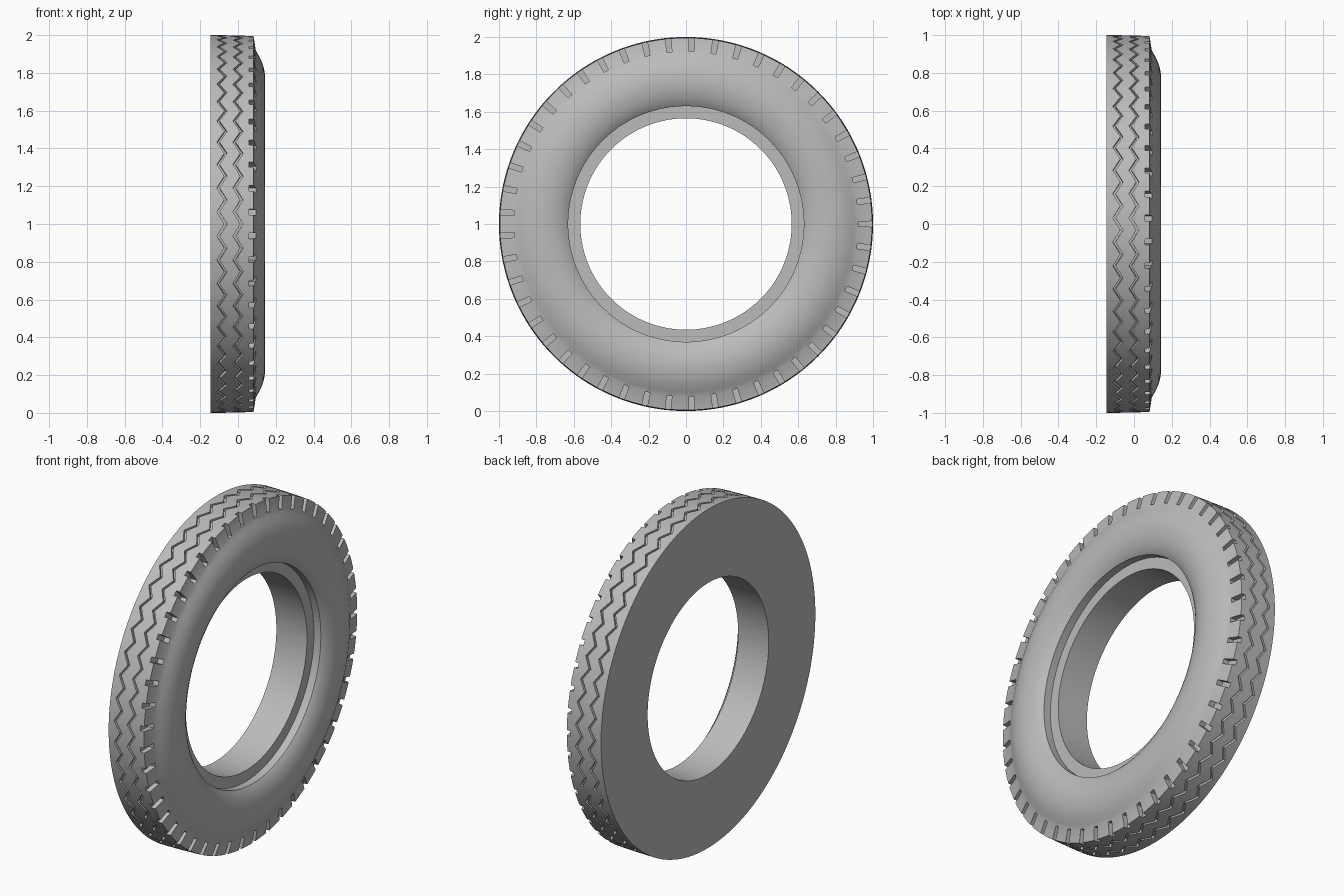
import bpy, bmesh, math

if "Cube" in bpy.data.objects:
    bpy.data.objects.remove(bpy.data.objects["Cube"])

COUNT = 49                      # tread pitches around the tyre
PITCH = 2 * math.pi / COUNT
HALF_NOTCH = 0.015              # half the angular width of a shoulder notch
SWING = 0.020                   # zigzag sideways swing
GROOVE_W, GROOVE_D = 0.007, 0.018


def crown(x):
    """Radius of the slightly crowned tread."""
    return 1.0 - 0.10 * (x + 0.145) ** 2


def section(t, notched):
    """Closed cross-section (x, radius) at pitch fraction t."""
    zig = SWING * (4 * abs(t - 0.5) - 1)
    pts = [(-0.145, 0.565), (-0.145, 1.0)]
    # two zigzag tread grooves
    for centre in (-0.085, 0.0):
        a, b = centre + zig - GROOVE_W, centre + zig + GROOVE_W
        pts += [(a, crown(a)), (a, crown(a) - GROOVE_D),
                (b, crown(b) - GROOVE_D), (b, crown(b))]
    # shoulder, cut back where there is a notch
    pts.append((0.058, crown(0.058)))
    pts.append((0.058, 0.922) if notched else (0.082, crown(0.082)))
    # bulging sidewall
    pts += [(0.094, 0.922), (0.105, 0.900), (0.120, 0.873), (0.132, 0.842),
            (0.140, 0.810), (0.144, 0.775), (0.143, 0.740), (0.137, 0.705),
            (0.126, 0.672), (0.112, 0.645), (0.100, 0.630)]
    # bead step and bore
    pts += [(0.055, 0.630), (0.055, 0.565)]
    return pts


# stations within one pitch; notch sides use a doubled station
e = HALF_NOTCH / PITCH
STATIONS = [(0.0, False), (0.25, False), (0.5 - e, False), (0.5 - e, True),
            (0.5, True), (0.5 + e, True), (0.5 + e, False), (0.75, False)]

bm = bmesh.new()
rings = []
for k in range(COUNT):
    for t, notched in STATIONS:
        ang = (k + t - 0.5) * PITCH
        c, s = math.cos(ang), math.sin(ang)
        rings.append([bm.verts.new((x, r * c, 1 + r * s))
                      for x, r in section(t, notched)])

for i, ring in enumerate(rings):
    nxt = rings[(i + 1) % len(rings)]
    for j in range(len(ring)):
        j2 = (j + 1) % len(ring)
        bm.faces.new((ring[j], ring[j2], nxt[j2], nxt[j]))

# weld the doubled stations so only the notch walls remain
bmesh.ops.remove_doubles(bm, verts=bm.verts, dist=1e-5)
bmesh.ops.recalc_face_normals(bm, faces=bm.faces)

mesh = bpy.data.meshes.new("tyre")
bm.to_mesh(mesh)
bm.free()
tyre = bpy.data.objects.new("tyre", mesh)
bpy.context.collection.objects.link(tyre)

rubber = bpy.data.materials.new("grey rubber")
rubber.diffuse_color = (0.50, 0.50, 0.50, 1)
rubber.use_nodes = True
rubber.node_tree.nodes["Principled BSDF"].inputs["Base Color"].default_value = rubber.diffuse_color
mesh.materials.append(rubber)

bpy.context.view_layer.objects.active = tyre
tyre.select_set(True)
bpy.ops.object.shade_smooth_by_angle(angle=math.radians(30))
